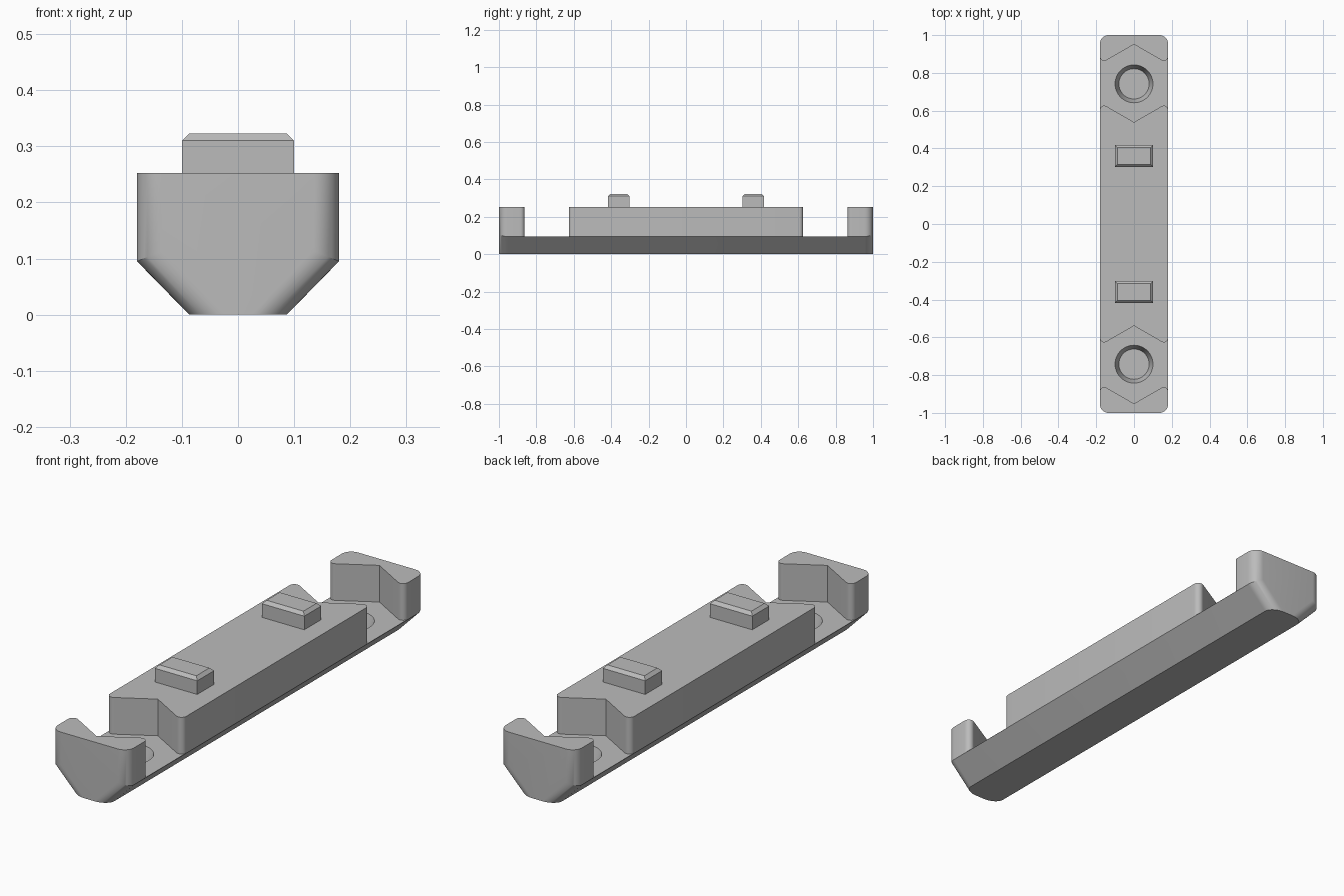
import bpy, bmesh
from math import sin, cos, pi, radians, tan, sqrt
from mathutils import Matrix

if "Cube" in bpy.data.objects:
    bpy.data.objects.remove(bpy.data.objects["Cube"])

W, L, H = 0.18, 1.0, 0.252        # half width, half length, height
KEEL, FLOOR = 0.087, 0.095        # half width of underside, top of side chamfer
SLOPE = tan(radians(30))

grey = bpy.data.materials.new("light grey")
grey.use_nodes = True
grey.diffuse_color = (0.5, 0.5, 0.5, 1)
grey.node_tree.nodes["Principled BSDF"].inputs["Base Color"].default_value = (0.5, 0.5, 0.5, 1)


def make(name, bm):
    bmesh.ops.recalc_face_normals(bm, faces=bm.faces)
    mesh = bpy.data.meshes.new(name)
    bm.to_mesh(mesh)
    bm.free()
    mesh.materials.append(grey)
    ob = bpy.data.objects.new(name, mesh)
    bpy.context.collection.objects.link(ob)
    return ob


def loft(name, rings, caps=(True, True)):
    bm = bmesh.new()
    loops = [[bm.verts.new(p) for p in ring] for ring in rings]
    n = len(loops[0])
    for a, b in zip(loops, loops[1:]):
        for i in range(n):
            j = (i + 1) % n
            bm.faces.new((a[i], a[j], b[j], b[i]))
    if caps[0]:
        bm.faces.new(loops[0])
    if caps[1]:
        bm.faces.new(loops[-1])
    return make(name, bm)


# Bar: chamfered section, rounded towards both ends
def section(y, inset):
    low = KEEL - inset * sqrt(2)
    side = W - inset
    knee = (side - low) * FLOOR / (W - KEEL)
    half = [(low, 0), (side, knee), (side, H)]
    return [(x, y, z) for x, z in half] + [(-x, y, z) for x, z in reversed(half)]


R, STEPS = 0.045, 10
ends = [(L - R * (1 - cos(a)), R * (1 - sin(a)))
        for a in (i * pi / 2 / STEPS for i in range(STEPS + 1))]
rings = [section(-y, o) for y, o in ends] + [section(y, o) for y, o in reversed(ends)]
bar = loft("bar", rings)


# Cross pocket with V-shaped walls and rounded outer corners
def pocket_profile(sign):
    r, mid, reach = 0.022, 0.745, 0.206
    corner = reach - W * SLOPE - r / tan(radians(30))   # drop from V tip to arc start
    corner = reach - W * SLOPE + r / tan(radians(30))
    arc = [(W - r + r * cos(a), corner - r * sin(a))
           for a in (radians(120 - i * 12) for i in range(11))]
    quarter = arc + [(0.3, corner)]
    right = [(0, reach)] + quarter + [(x, -y) for x, y in reversed(quarter)] + [(0, -reach)]
    left = [(-x, y) for x, y in reversed(right[1:-1])]
    return [(x, sign * mid + y) for x, y in right + left]


cutters = []
for sign in (-1, 1):
    outline = pocket_profile(sign)
    cutters.append(loft("pocket_cutter", [[(x, y, z) for x, y in outline]
                                          for z in (FLOOR + 0.001, 0.4)]))
    # Tapered blind hole in the pocket floor
    bm = bmesh.new()
    bmesh.ops.create_cone(bm, cap_ends=True, segments=48, radius1=0.08, radius2=0.12,
                          depth=0.12, matrix=Matrix.Translation((0, sign * 0.742, FLOOR)))
    cutters.append(make("hole_cutter", bm))

for cutter in cutters:
    mod = bar.modifiers.new("cut", 'BOOLEAN')
    mod.operation, mod.solver, mod.object = 'DIFFERENCE', 'EXACT', cutter
deps = bpy.context.evaluated_depsgraph_get()
cut_mesh = bpy.data.meshes.new_from_object(bar.evaluated_get(deps))
bar.modifiers.clear()
bar.data = cut_mesh
for cutter in cutters:
    bpy.data.objects.remove(cutter)

bpy.ops.object.select_all(action='DESELECT')
bar.select_set(True)
bpy.context.view_layer.objects.active = bar
bpy.ops.object.shade_smooth_by_angle(angle=radians(25))


# Locating tabs with chamfered tops
def rect(hx, hy, y, z):
    return [(sx * hx, y + sy * hy, z) for sx, sy in ((-1, -1), (1, -1), (1, 1), (-1, 1))]


for name, y in (("front_tab", -0.36), ("back_tab", 0.36)):
    loft(name, [rect(0.1, 0.057, y, H), rect(0.1, 0.057, y, 0.31),
                rect(0.087, 0.044, y, 0.323)], caps=(False, True))
